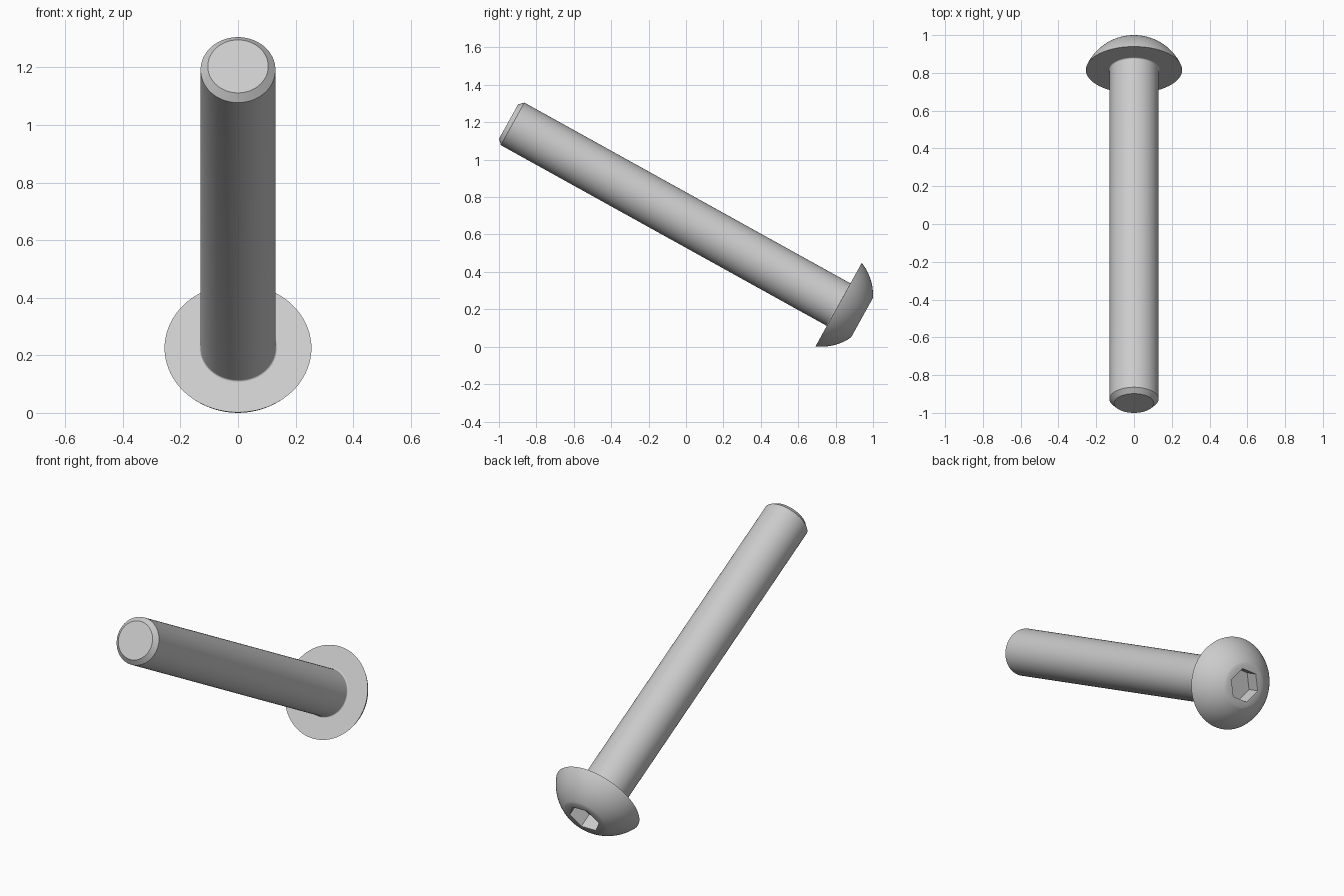
import bpy, bmesh
from math import sin, cos, pi, radians, atan2, hypot

cube = bpy.data.objects.get("Cube")
if cube:
    bpy.data.objects.remove(cube)

SEGMENTS = 96
TILT = radians(-119)          # local z runs from the tip out through the head
SEAT = (0, 0.816, 0.225)      # centre of the head's underside

steel = bpy.data.materials.new("plain grey steel")
steel.use_nodes = True
grey = (0.6, 0.6, 0.6, 1)
steel.diffuse_color = grey
steel.node_tree.nodes["Principled BSDF"].inputs["Base Color"].default_value = grey


def hex_factor(angle):
    """Radius of a hexagon with unit apothem at the given angle."""
    return 1 / cos(angle % (pi / 3) - pi / 6)


def lathe(name, profile, caps):
    """Skin rings of (radius, height, is_hex); caps lists the ring ends to close."""
    bm = bmesh.new()
    rings = []
    for radius, height, is_hex in profile:
        ring = []
        for i in range(SEGMENTS):
            a = 2 * pi * i / SEGMENTS
            r = radius * (hex_factor(a) if is_hex else 1)
            ring.append(bm.verts.new((r * cos(a), r * sin(a), height)))
        rings.append(ring)
    for low, high in zip(rings, rings[1:]):
        for i in range(SEGMENTS):
            j = (i + 1) % SEGMENTS
            bm.faces.new((low[i], low[j], high[j], high[i]))
    for end in caps:
        ring = rings[end]
        bm.faces.new(ring if end else ring[::-1])
    mesh = bpy.data.meshes.new(name)
    bm.to_mesh(mesh)
    bm.free()
    mesh.materials.append(steel)
    obj = bpy.data.objects.new(name, mesh)
    bpy.context.collection.objects.link(obj)
    obj.location = SEAT
    obj.rotation_euler = (TILT, 0, 0)
    bpy.ops.object.select_all(action='DESELECT')
    obj.select_set(True)
    bpy.context.view_layer.objects.active = obj
    bpy.ops.object.shade_smooth_by_angle(angle=radians(30))
    return obj


# Shank: chamfered tip, plain cylinder, small fillet under the head
length, shank_r, chamfer, fillet = 2.018, 0.13, 0.025, 0.007
shank = [(shank_r - chamfer, -length, False), (shank_r, chamfer - length, False)]
for k in range(6):
    t = k / 5 * pi / 2
    shank.append((shank_r + fillet * (1 - cos(t)), fillet * (sin(t) - 1), False))
lathe("shank", shank, caps=[0])

# Head: flat underside, spherical dome, flat crown and hexagonal socket
rim_r, crown_r, head_h, drop = 0.255, 0.12, 0.143, 0.105
dome_r = hypot(rim_r, drop)
start, stop = atan2(drop, rim_r), atan2(head_h + drop, crown_r)
head = []
for k in range(17):
    t = start + (stop - start) * k / 16
    head.append((dome_r * cos(t), dome_r * sin(t) - drop, False))
socket_r, socket_depth = 0.081, 0.084
head += [(socket_r, head_h, True), (socket_r, head_h - socket_depth, True)]
lathe("button_head", head, caps=[0, -1])
